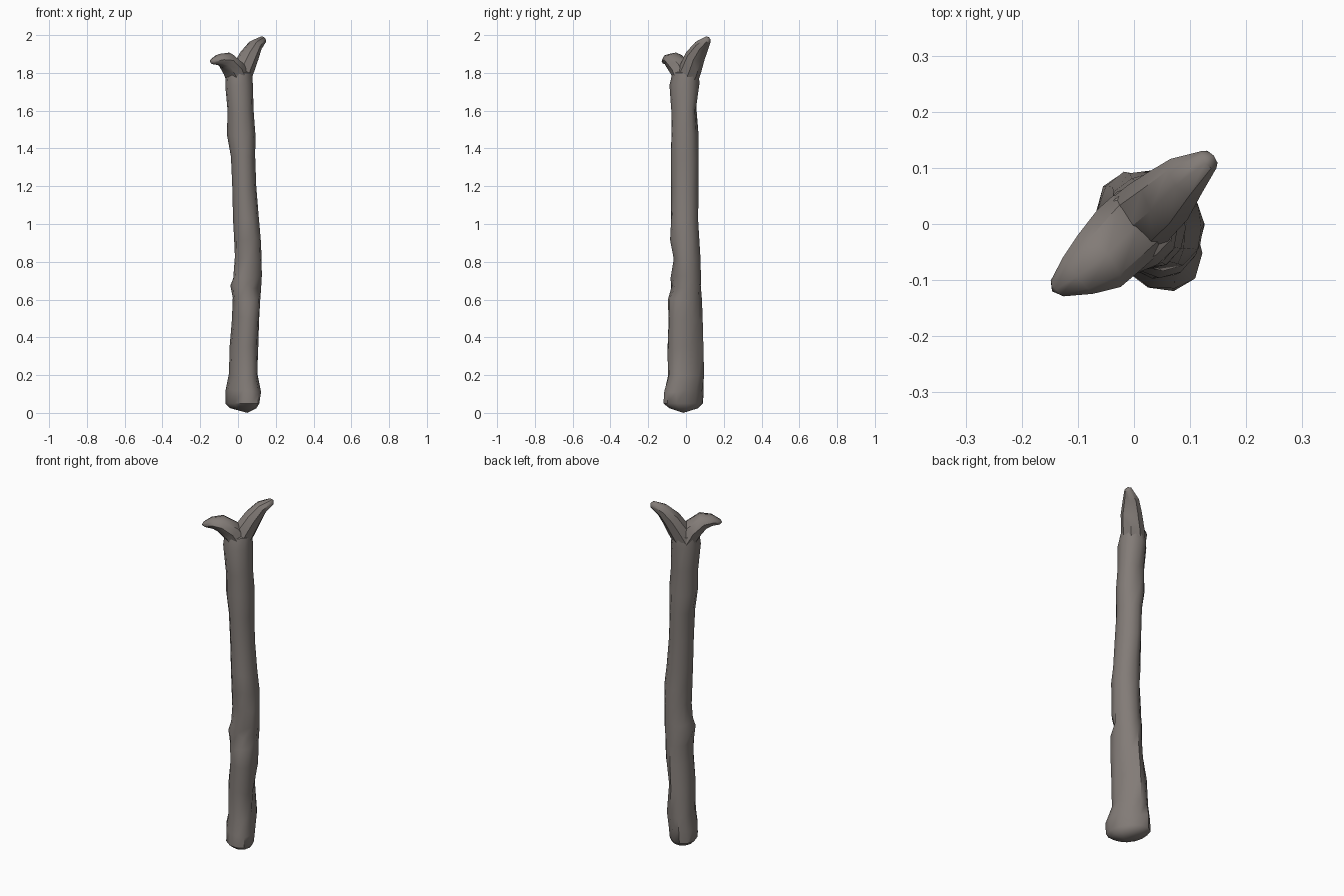
import bpy, bmesh, math, random
from mathutils import Vector

random.seed(4)

bark = bpy.data.materials.new("grey brown bark")
bark.diffuse_color = (0.225, 0.2, 0.185, 1)


def loft(name, rings, start, end):
    """Skin a list of vertex rings and close both ends with a point."""
    bm = bmesh.new()
    rows = [[bm.verts.new(p) for p in r] for r in rings]
    n = len(rows[0])
    for a, b in zip(rows, rows[1:]):
        for i in range(n):
            j = (i + 1) % n
            bm.faces.new((a[i], a[j], b[j], b[i]))
    for row, tip in ((rows[0], start), (rows[-1], end)):
        v = bm.verts.new(tip)
        for i in range(n):
            bm.faces.new((row[i], row[(i + 1) % n], v))
    bmesh.ops.recalc_face_normals(bm, faces=bm.faces)
    me = bpy.data.meshes.new(name)
    bm.to_mesh(me)
    bm.free()
    me.materials.append(bark)
    ob = bpy.data.objects.new(name, me)
    bpy.context.collection.objects.link(ob)
    bpy.ops.object.select_all(action='DESELECT')
    ob.select_set(True)
    bpy.context.view_layer.objects.active = ob
    bpy.ops.object.shade_smooth_by_angle(angle=math.radians(42))
    return ob


# Trunk profile: z, x min, x max, y min, y max, skew towards front right
profile = [
    (0.025, -0.04, 0.10, -0.09, 0.07, 0.34),
    (0.05, -0.066, 0.116, -0.12, 0.09, 0.36),
    (0.12, -0.063, 0.12, -0.12, 0.092, 0.36),
    (0.20, -0.05, 0.117, -0.103, 0.096, 0.25),
    (0.35, -0.045, 0.11, -0.1, 0.092, 0.15),
    (0.50, -0.032, 0.115, -0.096, 0.086, 0.1),
    (0.60, -0.03, 0.12, -0.094, 0.083, 0.05),
    (0.67, -0.03, 0.123, -0.088, 0.08, 0.0),
    (0.72, -0.024, 0.124, -0.08, 0.078, 0.0),
    (0.82, -0.02, 0.126, -0.072, 0.075, 0.0),
    (0.92, -0.022, 0.123, -0.085, 0.07, 0.0),
    (1.02, -0.026, 0.113, -0.08, 0.066, 0.0),
    (1.20, -0.03, 0.096, -0.08, 0.066, 0.0),
    (1.35, -0.037, 0.09, -0.08, 0.066, 0.0),
    (1.47, -0.058, 0.094, -0.081, 0.066, 0.0),
    (1.60, -0.055, 0.086, -0.08, 0.067, 0.0),
    (1.74, -0.068, 0.08, -0.086, 0.07, -0.05),
    (1.80, -0.066, 0.076, -0.072, 0.066, -0.15),
]
SIDES = 12
dents = [(Vector((0.085, -0.085, 0.67)), 0.018), (Vector((0.03, 0.08, 1.6)), 0.014),
         (Vector((0.11, 0.05, 0.35)), 0.014), (Vector((0.05, -0.08, 0.82)), 0.008),
         (Vector((-0.035, -0.02, 0.67)), -0.01), (Vector((0.1, -0.06, 0.2)), 0.012)]
rings = []
for z, x0, x1, y0, y1, skew in profile:
    ring = []
    c = Vector(((x0 + x1) / 2, (y0 + y1) / 2, z))
    for i in range(SIDES):
        t = math.tau * i / SIDES
        k = random.uniform(0.95, 1.03)
        p = c + Vector(((x1 - x0) / 2 * math.cos(t) * k,
                        (y1 - y0) / 2 * math.sin(t - skew) * k, 0))
        for d, depth in dents:
            if (p - d).length < 0.05:
                p += (c - p).normalized() * depth
        if 0.1 < z < 1.75:
            p.z += random.uniform(-0.012, 0.012)
        ring.append(p)
    rings.append(ring)
loft("trunk", rings, (0.05, -0.015, 0), (0.0, 0.0, 1.84))


def branch(name, path, tip, sides=8):
    """Tapered limb: path holds centre, width radius, height radius."""
    rings = []
    pts = [Vector(p[0]) for p in path] + [Vector(tip)]
    for i, (c, w, h) in enumerate(path):
        d = (pts[i + 1] - pts[max(i - 1, 0)]).normalized()
        side = Vector((tip[1], -tip[0], 0)).normalized()
        up = side.cross(d).normalized()
        rings.append([pts[i] + side * w * math.cos(a) + up * h * math.sin(a)
                      for a in (math.tau * k / sides for k in range(sides))])
    return loft(name, rings, path[0][0], tip)


# Forked limbs at the top
branch("tall_fork", [((0.005, 0.0, 1.76), 0.064, 0.06),
                     ((0.03, 0.025, 1.825), 0.06, 0.058),
                     ((0.06, 0.05, 1.89), 0.055, 0.05),
                     ((0.092, 0.084, 1.945), 0.042, 0.036),
                     ((0.134, 0.115, 1.977), 0.02, 0.02)], (0.142, 0.122, 1.984))
branch("short_fork", [((0.005, 0.0, 1.76), 0.066, 0.06),
                      ((-0.022, -0.024, 1.82), 0.066, 0.058),
                      ((-0.062, -0.066, 1.866), 0.06, 0.046),
                      ((-0.1, -0.092, 1.87), 0.042, 0.03),
                      ((-0.137, -0.115, 1.86), 0.018, 0.014)], (-0.146, -0.12, 1.858))
